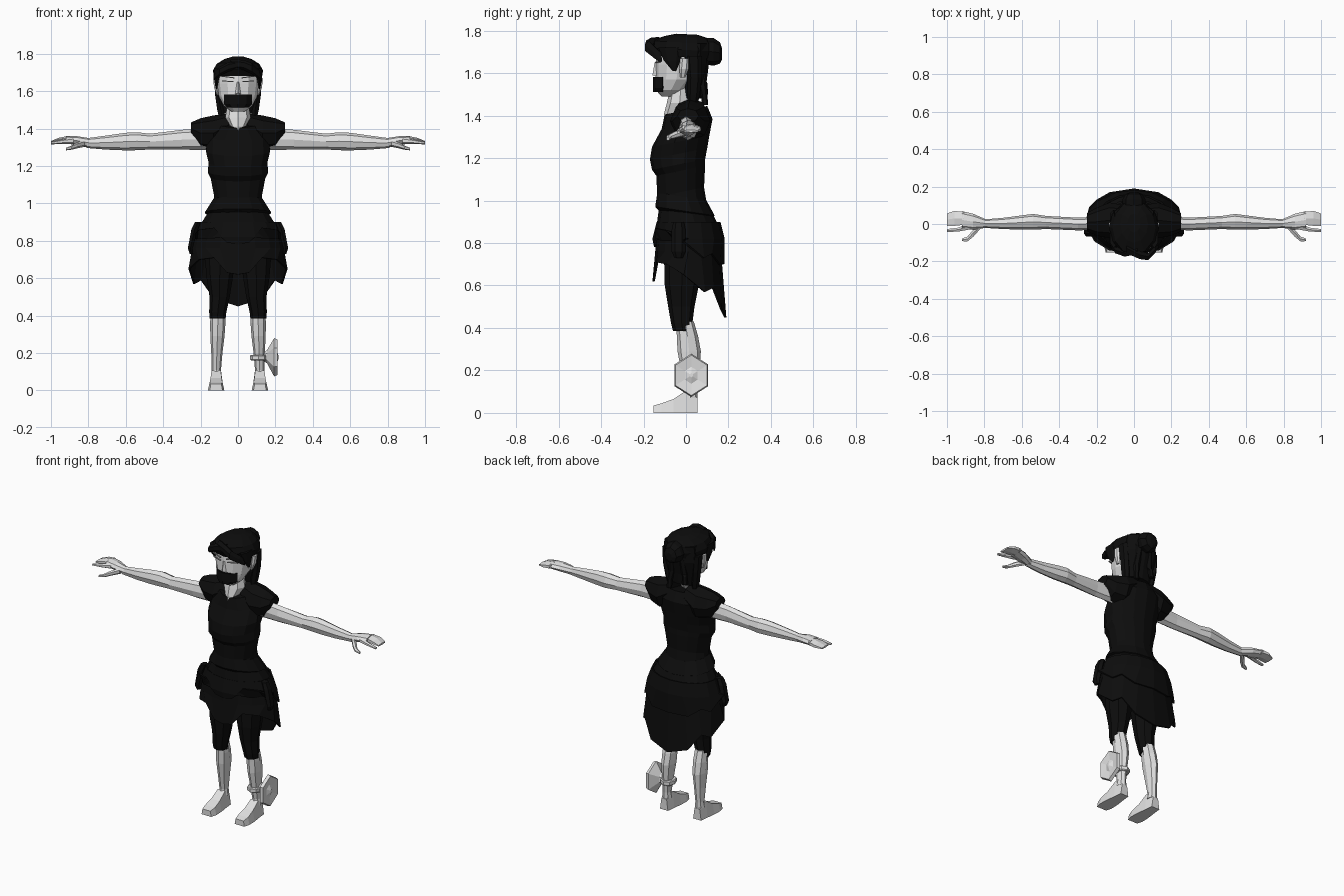
import bpy, bmesh, math


def material(name, v):
    m = bpy.data.materials.new(name)
    m.diffuse_color = (v, v, v, 1)
    return m


BLACK = material("black cloth", 0.004)
GREY = material("pale grey", 0.75)
LINE = material("eye grey", 0.35)


def skin(name, rings, mat, caps=True):
    """Join rings of points into one flat-shaded shell."""
    bm = bmesh.new()
    loops = [[bm.verts.new(p) for p in r] for r in rings]
    n = len(loops[0])
    for a, b in zip(loops, loops[1:]):
        for i in range(n):
            j = (i + 1) % n
            bm.faces.new((a[i], a[j], b[j], b[i]))
    if caps:
        bm.faces.new(loops[0])
        bm.faces.new(loops[-1])
    bmesh.ops.recalc_face_normals(bm, faces=bm.faces)
    me = bpy.data.meshes.new(name)
    bm.to_mesh(me)
    bm.free()
    me.materials.append(mat)
    ob = bpy.data.objects.new(name, me)
    bpy.context.collection.objects.link(ob)
    return ob


def ring(r, n, axis, s=1, tilt=0):
    """r = position on axis, centre a, centre b, radius a, radius b."""
    t, ca, cb, ra, rb = r
    box = n == 4
    k = math.sqrt(2) if box else 1
    pts = []
    for i in range(n):
        ang = -math.pi / 2 + 2 * math.pi * i / n + (math.pi / 4 if box else 0)
        a, b = ca + k * ra * math.cos(ang), cb + k * rb * math.sin(ang)
        p = {"z": (a, b, t + tilt * (b - cb)), "x": (t, a, b), "y": (a, t, b)}[axis]
        pts.append((s * p[0], p[1], p[2]))
    return pts


def loft(name, rows, mat, n=8, axis="z", s=1, tilt=0):
    return skin(name, [ring(r, n, axis, s, tilt) for r in rows], mat)


def plate(name, pts, mat, depth=0.008, s=1):
    """Thin front-facing plate."""
    front = [(s * x, y, z) for x, y, z in pts]
    return skin(name, [front, [(x, y + depth, z) for x, y, z in front]], mat)


# Torso
loft("bodice", [(0.98, 0, -.02, .14, .115), (1.04, 0, -.025, .13, .11),
                (1.14, 0, -.025, .15, .115), (1.17, 0, -.035, .165, .125),
                (1.22, 0, -.035, .16, .135), (1.28, 0, -.025, .175, .135),
                (1.36, 0, .005, .17, .12), (1.425, 0, 0, .11, .10)], BLACK, 14, tilt=.2)

# Waist sash in two flared tiers
loft("sash_upper", [(1.02, 0, -.02, .135, .115), (.95, 0, -.005, .18, .14),
                    (.935, 0, -.005, .15, .125)], BLACK, 14, tilt=-.15)
loft("sash_lower", [(.97, 0, -.005, .15, .12), (.885, 0, .012, .205, .148),
                    (.87, 0, .01, .17, .13)], BLACK, 14, tilt=-.1)

# Skirt with jagged hem, long at the back
half = [(0, -.158, .62), (.06, -.155, .63), (.13, -.14, .71), (.21, -.09, .70),
        (.265, -.01, .65), (.24, .09, .57), (.20, .13, .59), (.13, .17, .49), (0, .19, .45)]
hem = half + [(-x, y, z) for x, y, z in half[-2:0:-1]]
skirt = skin("skirt", [ring((.92, 0, .0, .15, .12), 16, "z"),
                       ring((.88, 0, .012, .215, .148), 16, "z"),
                       ring((.76, 0, .01, .245, .155), 16, "z"), hem], BLACK, caps=False)
skirt.modifiers.new("thickness", "SOLIDIFY").thickness = .01
over = [(x * .98, y * .95, max(z + .16, .70)) for x, y, z in hem]
layer = skin("skirt_overlayer", [ring((.90, 0, .012, .21, .15), 16, "z"),
                                 ring((.82, 0, .012, .24, .17), 16, "z"), over], BLACK, caps=False)
layer.modifiers.new("thickness", "SOLIDIFY").thickness = .01

# Paired body parts
for s, side in ((1, "left"), (-1, "right")):
    loft(side + "_shoulder_cap", [(.05, .025, 1.42, .075, .06), (.13, .02, 1.375, .095, .095),
                                  (.20, .012, 1.375, .075, .08), (.25, .01, 1.40, .05, .033)],
         BLACK, 8, "x", s)
    loft(side + "_arm", [(.14, .005, 1.345, .035, .06), (.30, 0, 1.34, .034, .053),
                         (.47, .008, 1.33, .035, .042), (.54, .012, 1.332, .042, .048),
                         (.60, .008, 1.33, .038, .047), (.70, .003, 1.325, .03, .038),
                         (.81, .002, 1.322, .022, .026)], GREY, 8, "x", s)
    loft(side + "_palm", [(.79, .002, 1.322, .022, .026), (.86, .012, 1.335, .043, .024),
                          (.92, .022, 1.34, .047, .02)], GREY, 8, "x", s)
    loft(side + "_fingers", [(.91, .03, 1.34, .04, .02), (.96, .03, 1.335, .046, .015),
                             (1.0, .023, 1.327, .038, .006)], GREY, 6, "x", s)
    loft(side + "_forefinger", [(.88, -.012, 1.335, .02, .017), (.94, -.03, 1.33, .012, .012),
                                (1.0, -.035, 1.322, .009, .007)], GREY, 6, "x", s)
    loft(side + "_thumb", [(.82, -.01, 1.32, .016, .018), (.86, -.05, 1.31, .022, .016),
                           (.89, -.08, 1.298, .015, .011), (.92, -.085, 1.29, .008, .007)],
         GREY, 6, "x", s)
    loft(side + "_legging", [(.90, .085, 0, .08, .10), (.72, .095, -.015, .083, .088),
                             (.60, .098, -.02, .07, .08), (.50, .098, -.022, .054, .062),
                             (.42, .108, -.02, .046, .05), (.385, .109, -.015, .043, .046)],
         BLACK, 8, "z", s)
    loft(side + "_shin", [(.43, .108, -.005, .038, .042), (.36, .108, .007, .041, .05),
                          (.29, .110, .015, .038, .055), (.20, .113, .02, .030, .043),
                          (.11, .116, .025, .025, .03), (.07, .116, .02, .03, .035)],
         GREY, 8, "z", s)
    # Foot: wide sole, narrow top, low toe
    foot = [(.055, .028, .018, .07), (.0, .034, .025, .105), (-.06, .042, .03, .065),
            (-.115, .044, .034, .045), (-.152, .034, .028, .035)]
    skin(side + "_foot", [[(s * (.117 - w), y, 0), (s * (.117 + w), y, 0),
                           (s * (.117 + t), y, h), (s * (.117 - t), y, h)]
                          for y, w, t, h in foot], GREY)
    loft(side + "_hip_pouch", [(.90, .215, -.035, .018, .025), (.86, .232, -.035, .02, .033),
                               (.76, .255, -.035, .015, .033), (.73, .25, -.035, .01, .02)],
         BLACK, 6, "z", s)
    # Head details
    loft(side + "_ear", [(1.58, .108, -.015, .006, .012), (1.62, .118, -.01, .012, .022),
                         (1.67, .122, -.005, .012, .022)], GREY, 6, "z", s)
    plate(side + "_eyelid", [(.025, -.146, 1.648), (.085, -.128, 1.652),
                             (.085, -.128, 1.657), (.025, -.146, 1.653)], LINE, s=s)
    plate(side + "_brow", [(.02, -.15, 1.668), (.09, -.128, 1.677),
                           (.09, -.128, 1.682), (.02, -.15, 1.674)], LINE, s=s)
    loft(side + "_hair_strand", [(1.68, .112, .035, .02, .04), (1.58, .105, .04, .02, .035),
                                 (1.50, .092, .035, .022, .03), (1.43, .085, .03, .012, .02)],
         BLACK, 6, "z", s)
    loft(side + "_temple_lock", [(1.72, .108, -.07, .024, .06), (1.66, .115, -.065, .014, .04),
                                 (1.61, .115, -.055, .004, .008)], BLACK, 6, "z", s)

# Neck and head
loft("neck", [(1.37, 0, -.075, .012, .03), (1.41, 0, -.05, .04, .053),
              (1.46, 0, -.03, .068, .06), (1.52, 0, -.025, .058, .052),
              (1.58, 0, -.02, .055, .05)], GREY, 8)
loft("head", [(1.49, 0, -.085, .035, .03), (1.52, 0, -.07, .075, .072),
              (1.57, 0, -.045, .102, .098), (1.64, 0, -.035, .112, .108),
              (1.71, 0, -.025, .112, .115), (1.75, 0, -.02, .09, .09)], GREY, 12)
skin("nose", [[(-.016, -.138, 1.585), (.016, -.138, 1.585), (0, -.158, 1.59)],
              [(-.008, -.138, 1.65), (.008, -.138, 1.65), (0, -.148, 1.65)]], GREY)
# Mouth cover wraps round the front of the face
cover = [(-.075, -.11), (-.045, -.143), (0, -.156), (.045, -.143), (.075, -.11), (0, -.08)]
skin("mouth_cover", [[(x * .75, y, 1.512) for x, y in cover],
                     [(x, y, 1.53) for x, y in cover],
                     [(x, y, 1.582) for x, y in cover]], BLACK)

# Hair
loft("hair_cap", [(1.675, 0, -.015, .128, .13), (1.71, 0, -.02, .134, .147),
                  (1.745, 0, -.02, .115, .145), (1.77, 0, 0, .075, .10),
                  (1.783, 0, .005, .035, .05)], BLACK, 12, tilt=-.05)
loft("hair_back", [(1.74, 0, .05, .11, .06), (1.64, 0, .045, .12, .062),
                   (1.55, 0, .035, .105, .05), (1.48, 0, .035, .08, .04)], BLACK, 10)
loft("hair_bun", [(.05, 0, 1.70, .035, .035), (.075, 0, 1.705, .062, .062),
                  (.13, 0, 1.70, .062, .065), (.16, 0, 1.695, .045, .05),
                  (.17, 0, 1.69, .02, .025)], BLACK, 8, "y")
loft("fringe_lock_large", [(-.04, -.13, 1.745, .03, .025), (.03, -.165, 1.74, .026, .027),
                           (.075, -.175, 1.72, .021, .03), (.115, -.135, 1.685, .02, .025),
                           (.13, -.12, 1.66, .008, .01)], BLACK, 6, "x")
loft("fringe_lock_small", [(.02, -.14, 1.745, .025, .022), (-.05, -.155, 1.73, .022, .025),
                           (-.10, -.14, 1.705, .02, .025), (-.13, -.10, 1.67, .01, .012)],
     BLACK, 6, "x")
for x, low in ((-.035, 1.50), (.035, 1.45)):
    loft("nape_tail", [(1.66, x, .09, .02, .02), (1.56, x * 1.3, .075, .022, .022),
                       (low + .05, x * 1.5, .085, .014, .016),
                       (low, x * 1.6, .09, .018, .014)], BLACK, 6)

# Anklet band and hexagonal ornament on the left leg
loft("anklet_band", [(.16, .110, .018, .040, .048), (.165, .110, .018, .045, .053),
                     (.185, .110, .018, .045, .053), (.19, .110, .018, .040, .048)], GREY, 8)
loft("anklet_ornament", [(.14, .025, .18, .022, .025), (.155, .025, .18, .03, .035),
                         (.193, .025, .177, .092, .102), (.212, .025, .177, .086, .095),
                         (.205, .025, .177, .035, .04), (.216, .025, .177, .008, .01)],
     GREY, 6, "x")
